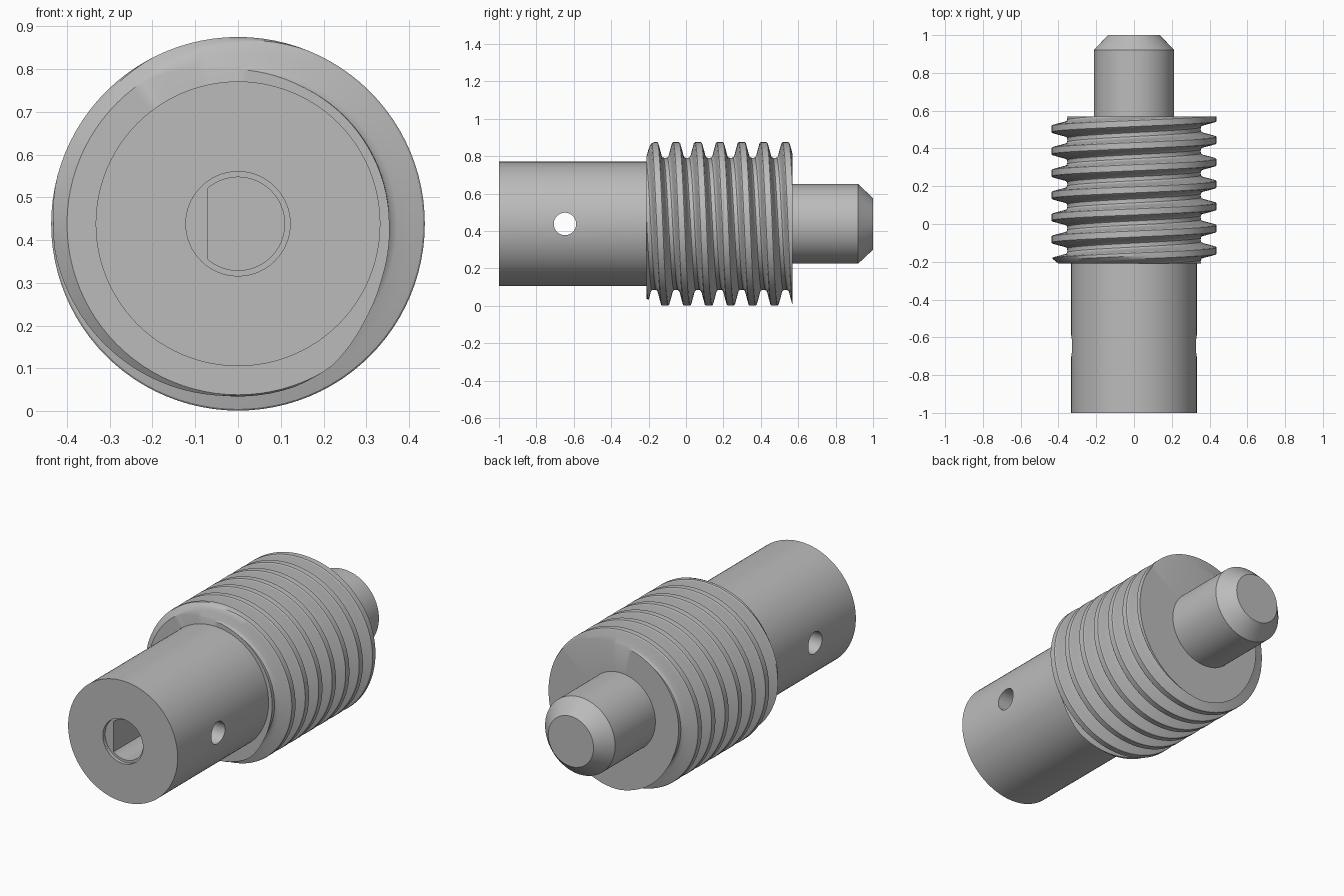
import bpy, bmesh, math
from mathutils import Matrix

if "Cube" in bpy.data.objects:
    bpy.data.objects.remove(bpy.data.objects["Cube"], do_unlink=True)

AXIS_Z = 0.438
SEGMENTS = 96
PITCH = 0.117
FRONT, BACK = -0.21, 0.57
CREST, ROOT = 0.437, 0.353

steel = bpy.data.materials.new("plain grey steel")
steel.use_nodes = True
grey = (0.5, 0.5, 0.5, 1)
steel.diffuse_color = grey
steel.node_tree.nodes["Principled BSDF"].inputs["Base Color"].default_value = grey


def make_object(name, bm):
    bmesh.ops.remove_doubles(bm, verts=bm.verts, dist=1e-5)
    bmesh.ops.recalc_face_normals(bm, faces=bm.faces)
    mesh = bpy.data.meshes.new(name)
    bm.to_mesh(mesh)
    bm.free()
    mesh.materials.append(steel)
    obj = bpy.data.objects.new(name, mesh)
    bpy.context.collection.objects.link(obj)
    return obj


def smooth(obj):
    bpy.ops.object.select_all(action="DESELECT")
    obj.select_set(True)
    bpy.context.view_layer.objects.active = obj
    bpy.ops.object.shade_smooth_by_angle(angle=math.radians(28))


def lathe(name, profile):
    """Spin (radius, y) points around the shaft axis."""
    bm = bmesh.new()
    verts = [bm.verts.new((r, y, AXIS_Z)) for r, y in profile]
    edges = [bm.edges.new(pair) for pair in zip(verts, verts[1:])]
    bmesh.ops.spin(bm, geom=verts + edges, cent=(0, 0, AXIS_Z), axis=(0, 1, 0),
                   angle=math.tau, steps=SEGMENTS)
    return make_object(name, bm)


def cut(target, cutter):
    cutter.hide_render = True
    mod = target.modifiers.new("cut", "BOOLEAN")
    mod.operation = "DIFFERENCE"
    mod.solver = "EXACT"
    mod.object = cutter
    bpy.ops.object.select_all(action="DESELECT")
    target.select_set(True)
    bpy.context.view_layer.objects.active = target
    bpy.ops.object.modifier_apply(modifier=mod.name)
    bpy.data.objects.remove(cutter, do_unlink=True)


# Stepped shaft: wide sleeve in front, chamfered journal behind
shaft = lathe("shaft", [(0, -1), (0.333, -1), (0.333, -0.1), (0.213, 0),
                        (0.213, 0.92), (0.138, 1), (0, 1)])

# Shallow round recess at the mouth of the bore
cut(shaft, lathe("recess_cutter", [(0, -1.1), (0.122, -1.1), (0.122, -0.98), (0, -0.98)]))

# D-shaped bore with its flat on the right
bm = bmesh.new()
half = math.acos(-0.07 / 0.109)
arc = [half * (2 * i / 60 - 1) for i in range(61)]
face = bm.faces.new([bm.verts.new((0.109 * math.cos(a), -1.1, AXIS_Z + 0.109 * math.sin(a)))
                     for a in arc])
extruded = bmesh.ops.extrude_face_region(bm, geom=[face])["geom"]
bmesh.ops.translate(bm, vec=(0, 0.7, 0),
                    verts=[g for g in extruded if isinstance(g, bmesh.types.BMVert)])
cut(shaft, make_object("bore_cutter", bm))

# Cross pin hole through the sleeve
bm = bmesh.new()
place = Matrix.Translation((0, -0.647, AXIS_Z)) @ Matrix.Rotation(math.pi / 2, 4, "Y")
bmesh.ops.create_cone(bm, cap_ends=True, segments=48, radius1=0.06, radius2=0.06,
                      depth=1, matrix=place)
cut(shaft, make_object("pin_hole_cutter", bm))
smooth(shaft)

# Worm thread: tooth outline as (distance from crest, radius)
tooth = [(0, CREST), (0.016, CREST), (0.02, 0.433), (0.028, 0.404), (0.036, 0.372),
         (0.041, 0.36), (0.048, 0.354), (PITCH / 2, ROOT)]
offsets = [-d for d, r in reversed(tooth[1:])] + [d for d, r in tooth[:-1]]


def thread_radius(y, crest_y):
    """Tooth radius at y, limited by the chamfer on the front end."""
    d = abs((y - crest_y + PITCH / 2) % PITCH - PITCH / 2)
    r = ROOT
    for (d0, r0), (d1, r1) in zip(tooth, tooth[1:]):
        if d0 <= d <= d1:
            r = r0 + (r1 - r0) * (d - d0) / (d1 - d0)
            break
    return min(r, 0.4 + (y - FRONT) * 1.2)


bm = bmesh.new()
columns = []
for s in range(SEGMENTS + 1):
    angle = math.tau * s / SEGMENTS
    crest_y = 0.064 + PITCH * s / SEGMENTS
    ys = [min(max(crest_y + k * PITCH + d, FRONT), BACK)
          for k in range(-5, 7) for d in offsets]
    ring = [(0.2, FRONT)] + [(thread_radius(y, crest_y), y) for y in ys] + [(0.2, BACK)]
    columns.append([bm.verts.new((r * math.sin(angle), y, AXIS_Z + r * math.cos(angle)))
                    for r, y in ring])
for left, right in zip(columns, columns[1:]):
    for i in range(len(left) - 1):
        bm.faces.new((left[i], left[i + 1], right[i + 1], right[i]))
bmesh.ops.remove_doubles(bm, verts=bm.verts, dist=1e-5)
bmesh.ops.dissolve_degenerate(bm, edges=bm.edges, dist=1e-5)
smooth(make_object("worm_thread", bm))
